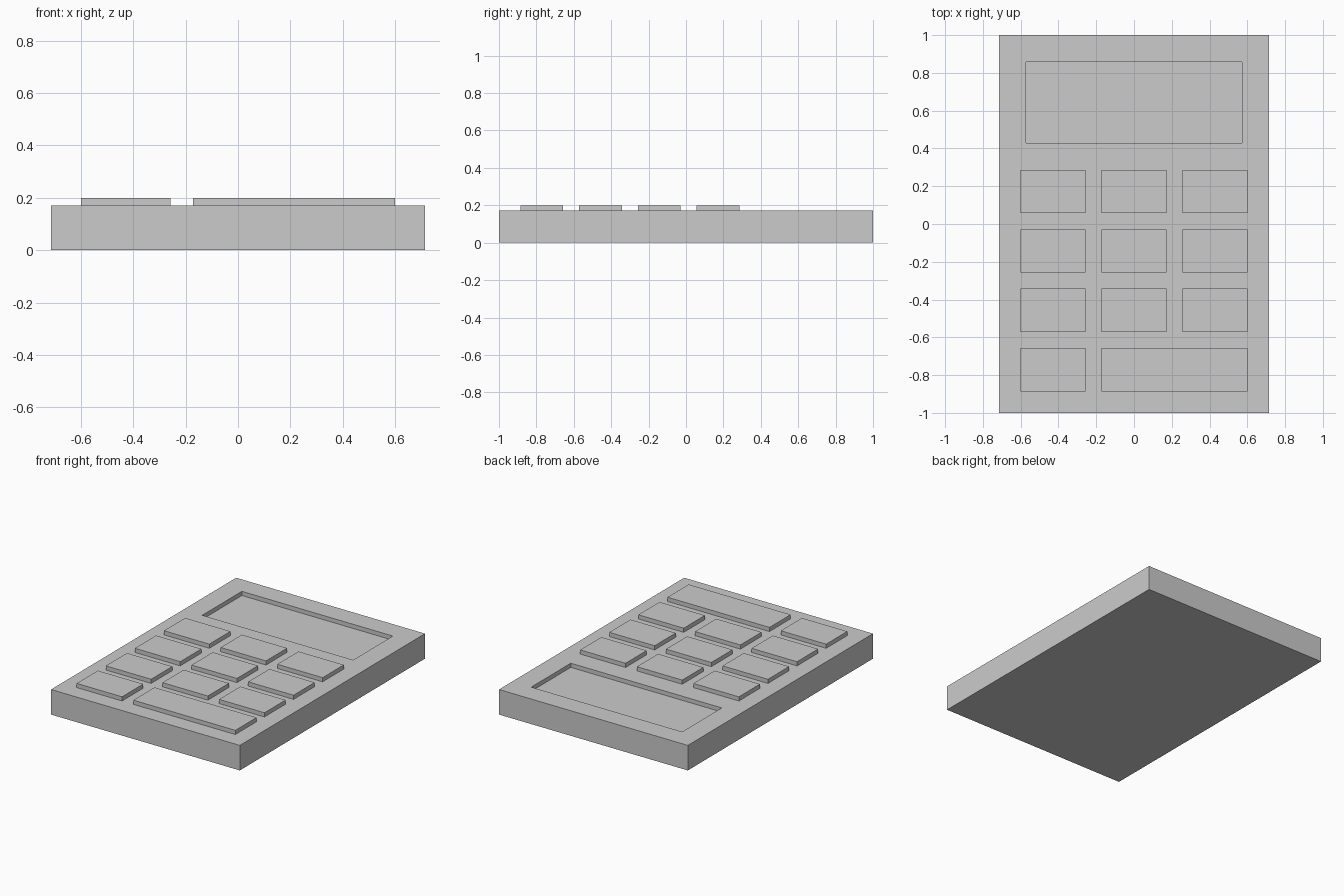
import bpy, bmesh
from mathutils import Matrix, Vector

if "Cube" in bpy.data.objects:
    bpy.data.objects.remove(bpy.data.objects["Cube"])

TOP = 0.1714      # height of the case's upper face
KEY_TOP = 0.2


def box_mesh(x0, x1, y0, y1, z0, z1):
    bm = bmesh.new()
    centre = Vector(((x0 + x1) / 2, (y0 + y1) / 2, (z0 + z1) / 2))
    scale = Matrix.Diagonal((x1 - x0, y1 - y0, z1 - z0, 1))
    bmesh.ops.create_cube(bm, size=1, matrix=Matrix.Translation(centre) @ scale)
    return bm


def add_object(name, bm):
    mesh = bpy.data.meshes.new(name)
    bm.to_mesh(mesh)
    bm.free()
    obj = bpy.data.objects.new(name, mesh)
    bpy.context.collection.objects.link(obj)
    return obj


# Case, with the display sunk into its upper face
bm = box_mesh(-0.714, 0.714, -1, 1, 0, TOP)
bm.normal_update()
top = max(bm.faces, key=lambda f: f.calc_center_median().z)
bmesh.ops.inset_individual(bm, faces=[top], thickness=0.1)
for v in top.verts:
    v.co.x = 0.571 if v.co.x > 0 else -0.571
    v.co.y = 0.857 if v.co.y > 0 else 0.429
floor = bmesh.ops.extrude_discrete_faces(bm, faces=[top])["faces"][0]
bmesh.ops.translate(bm, verts=floor.verts, vec=(0, 0, -0.0286))
add_object("case", bm)

# Keypad: three rows of three keys, then one key and a double-width key
columns = [(-0.6, -0.257), (-0.1714, 0.1714), (0.257, 0.6)]
for row in range(4):
    y1 = 0.286 - row * 0.3143
    spans = columns if row < 3 else [columns[0], (-0.1714, 0.6)]
    for col, (x0, x1) in enumerate(spans):
        add_object(f"key_row{row + 1}_col{col + 1}",
                   box_mesh(x0, x1, y1 - 0.2286, y1, TOP, KEY_TOP))
